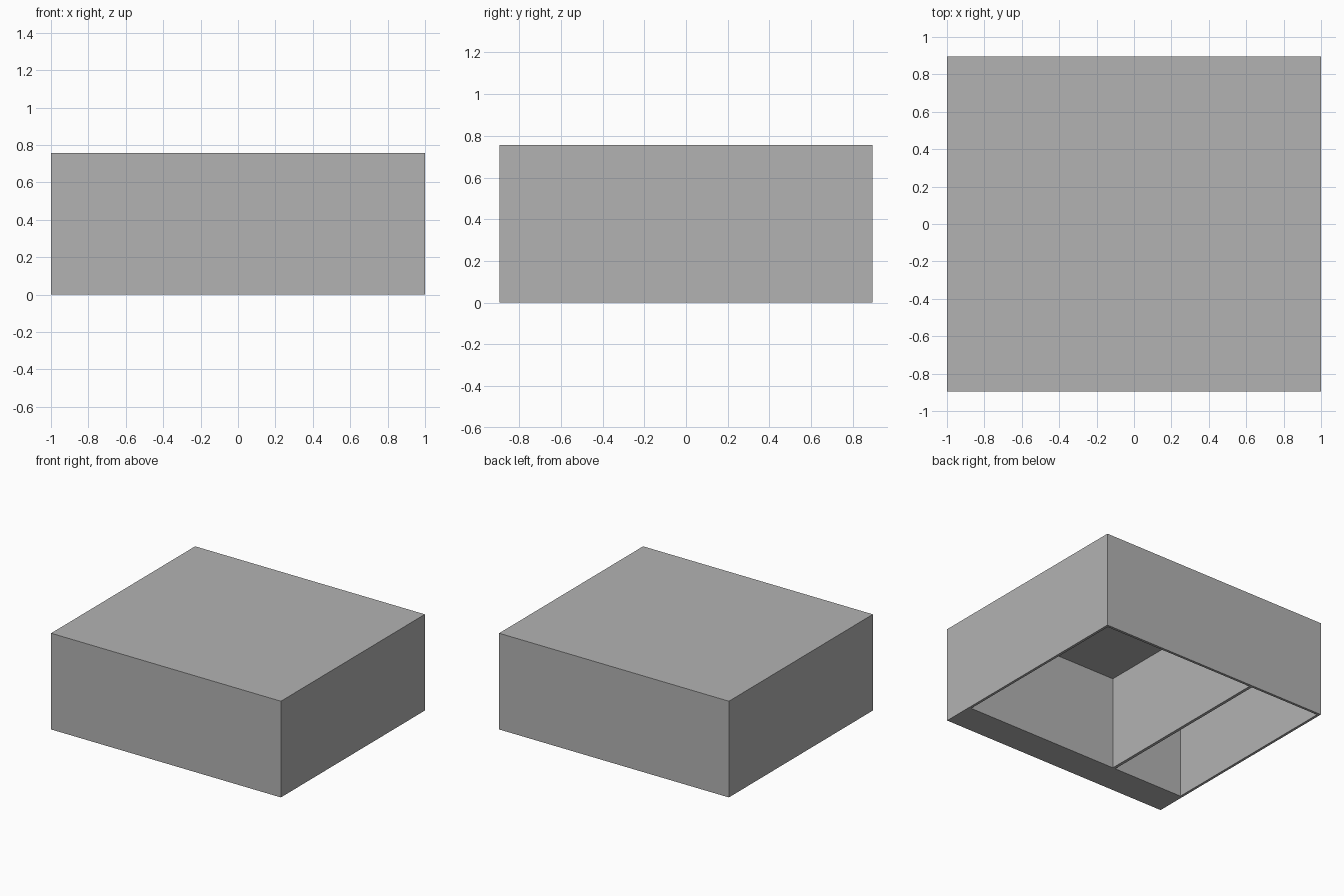
import bpy

old = bpy.data.objects.get("Cube")
if old:
    bpy.data.objects.remove(old, do_unlink=True)

grey = bpy.data.materials.new("light_grey")
grey.use_nodes = True
colour = (0.45, 0.45, 0.45, 1)
grey.diffuse_color = colour
grey.node_tree.nodes["Principled BSDF"].inputs["Base Color"].default_value = colour


def box(name, low, high):
    """Add a box between two opposite corners."""
    centre = [(a + b) / 2 for a, b in zip(low, high)]
    bpy.ops.mesh.primitive_cube_add(size=1, location=centre)
    ob = bpy.context.object
    ob.name = name
    ob.scale = [b - a for a, b in zip(low, high)]
    bpy.ops.object.transform_apply(location=True, rotation=False, scale=True)
    ob.data.materials.append(grey)
    return ob


WIDTH, DEPTH, HEIGHT, WALL = 2.0, 1.79, 0.757, 0.02
FRONT_INNER = -0.65   # inner side of the thick front
X, Y = WIDTH / 2, DEPTH / 2

# Outer casing
casing = box("casing", (-X, -Y, 0), (X, Y, HEIGHT))

# Two compartments open underneath, with a thin partition between them
compartments = {
    "large_compartment_cutter": (-0.347, X - WALL),
    "small_compartment_cutter": (WALL - X, -0.37),
}
for name, (x0, x1) in compartments.items():
    cutter = box(name, (x0, FRONT_INNER, -0.1), (x1, Y - WALL, HEIGHT - WALL))
    cutter.hide_render = True
    cutter.display_type = 'WIRE'
    cut = casing.modifiers.new(name, 'BOOLEAN')
    cut.operation = 'DIFFERENCE'
    cut.solver = 'EXACT'
    cut.object = cutter
